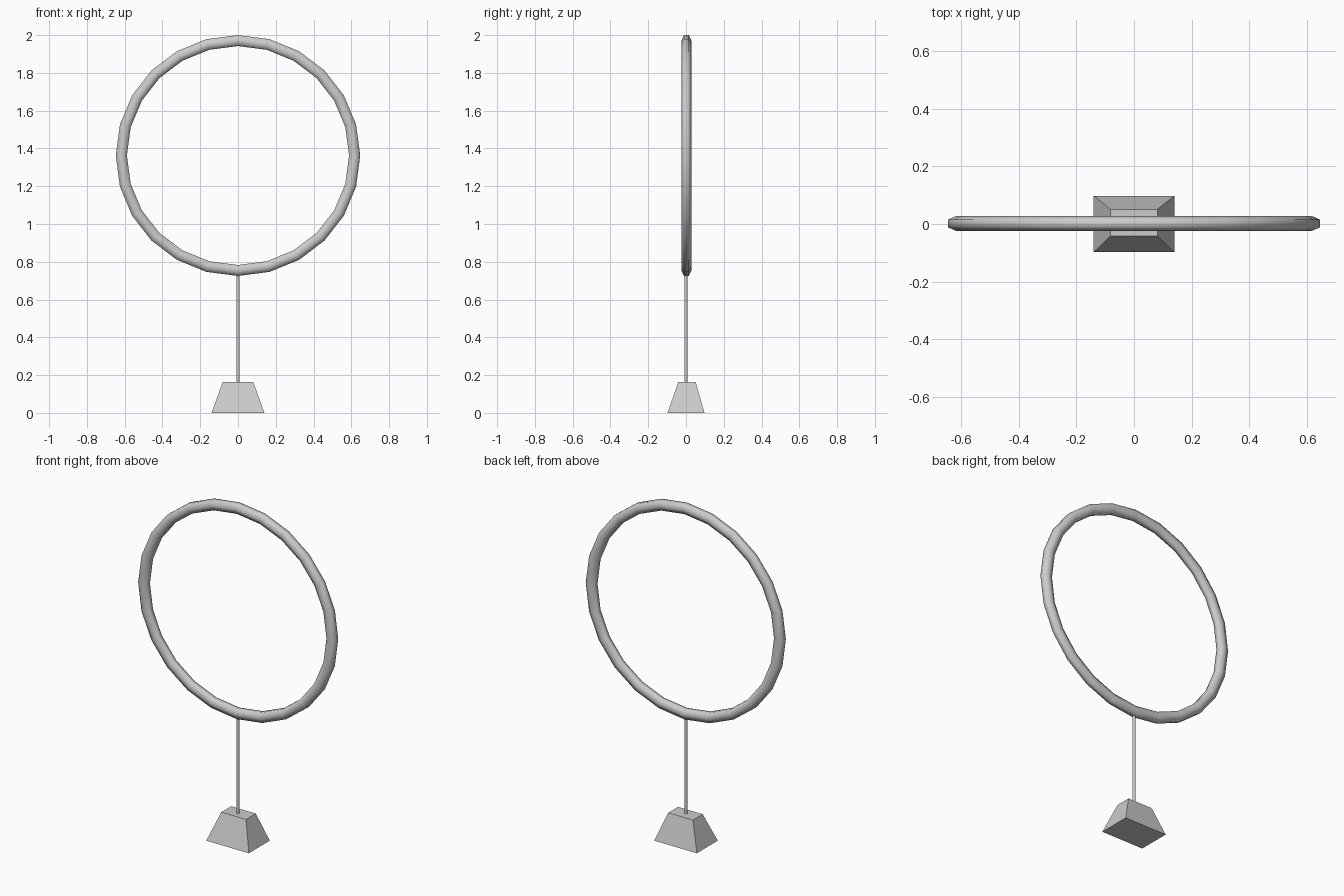
import bpy, bmesh
from math import sin, cos, pi

if "Cube" in bpy.data.objects:
    bpy.data.objects.remove(bpy.data.objects["Cube"])


def make_object(name, bm):
    bmesh.ops.recalc_face_normals(bm, faces=bm.faces)
    mesh = bpy.data.meshes.new(name)
    bm.to_mesh(mesh)
    bm.free()
    obj = bpy.data.objects.new(name, mesh)
    bpy.context.collection.objects.link(obj)
    return obj


# Tapered base block
bm = bmesh.new()
bmesh.ops.create_cube(bm, size=2)
for v in bm.verts:
    if v.co.z > 0:
        v.co = (v.co.x * 0.081, 0.005 + v.co.y * 0.046, 0.163)
    else:
        v.co = (v.co.x * 0.14, v.co.y * 0.098, 0)
make_object("base", bm)

# Thin upright rod
bpy.ops.mesh.primitive_cylinder_add(vertices=8, radius=0.009, depth=0.61,
                                    location=(0, 0, 0.445))
rod = bpy.context.object
rod.name = "rod"
bpy.ops.object.shade_smooth_by_angle(angle=pi / 3)

# Upright hoop: 24 segments around, six-sided tube
MAJOR, MINOR = 24, 6
bm = bmesh.new()
rings = []
for i in range(MAJOR):
    a = 2 * pi * i / MAJOR
    ring = []
    for j in range(MINOR):
        b = 2 * pi * (j + 0.5) / MINOR
        r = 0.6085 + 0.0335 * cos(b)
        ring.append(bm.verts.new((r * 1.015 * cos(a), 0.002 + 0.0265 * sin(b), 1.3625 + r * sin(a))))
    rings.append(ring)
# Swap tube axes so flat sides face outward
for ring in rings:
    for j, v in enumerate(ring):
        b = 2 * pi * (j + 0.5) / MINOR
        v.co.y = 0.002 + 0.0265 * sin(b)
for i in range(MAJOR):
    p, q = rings[i], rings[(i + 1) % MAJOR]
    for j in range(MINOR):
        k = (j + 1) % MINOR
        bm.faces.new((p[j], q[j], q[k], p[k]))
for f in bm.faces:
    f.smooth = True
make_object("hoop", bm)
